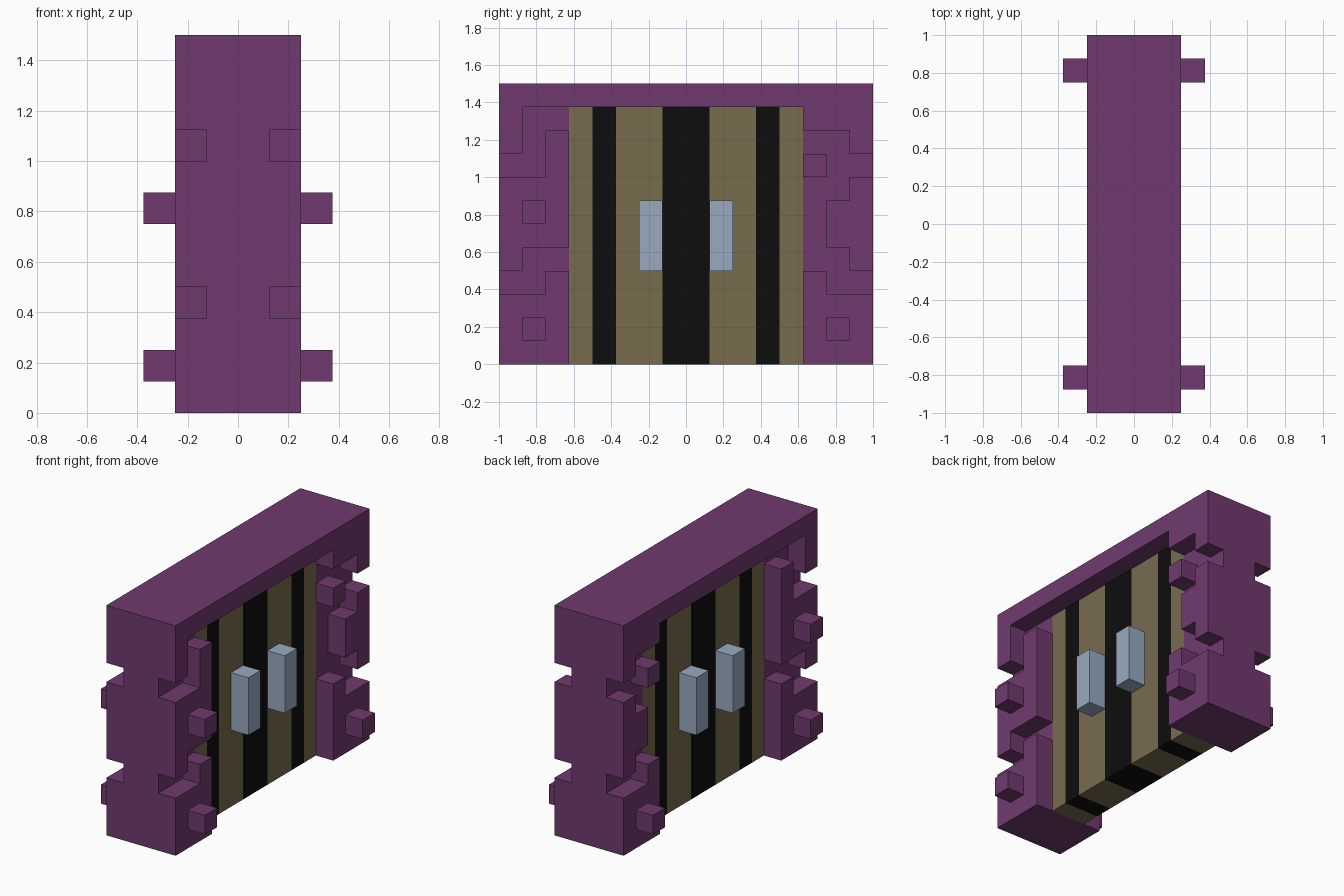
import bpy
import bmesh
from mathutils import Vector

if "Cube" in bpy.data.objects:
    bpy.data.objects.remove(bpy.data.objects["Cube"], do_unlink=True)

U = 0.125  # grid unit shared by every part


def material(name, rgb):
    m = bpy.data.materials.new(name)
    m.use_nodes = True
    m.diffuse_color = (*rgb, 1)
    m.node_tree.nodes["Principled BSDF"].inputs["Base Color"].default_value = (*rgb, 1)
    return m


PURPLE = material("purple", (0.162, 0.042, 0.156))
TAN = material("tan", (0.188, 0.147, 0.076))
BLACK = material("black", (0.004, 0.004, 0.004))
BLUE = material("pale_blue", (0.314, 0.402, 0.527))


def finish(bm, name, mat):
    mesh = bpy.data.meshes.new(name)
    bm.to_mesh(mesh)
    bm.free()
    mesh.materials.append(mat)
    ob = bpy.data.objects.new(name, mesh)
    bpy.context.collection.objects.link(ob)
    return ob


def box(name, x, y, z, mat):
    """Box from (low, high) ranges in grid units."""
    bm = bmesh.new()
    bmesh.ops.create_cube(bm, size=1)
    for v in bm.verts:
        v.co = Vector([U * (r[0] if c < 0 else r[1]) for c, r in zip(v.co, (x, y, z))])
    return finish(bm, name, mat)


# Door frame: an arch of unit blocks with stepped grooves cut one unit deep
# into both broad sides; grooves are (y0, y1, z0, z1)
GROOVES = [
    (-7, -5, 10, 11), (-7, -6, 8, 11), (-8, -7, 8, 9),
    (-8, -7, 3, 4), (-7, -6, 3, 5), (-6, -5, 4, 5),
    (5, 7, 9, 10), (6, 8, 8, 9), (5, 7, 7, 8),
    (5, 6, 5, 7), (5, 7, 4, 5), (6, 8, 3, 4),
]


def solid(x, y, z):
    if not (-2 <= x < 2 and -8 <= y < 8 and 0 <= z < 12):
        return False
    if -5 <= y < 5 and z < 11:
        return False
    grooved = any(a <= y < b and c <= z < d for a, b, c, d in GROOVES)
    return not (grooved and x in (-2, 1))


bm = bmesh.new()
for x in range(-2, 2):
    for y in range(-8, 8):
        for z in range(12):
            if not solid(x, y, z):
                continue
            for axis in range(3):
                for side in (0, 1):
                    n = [x, y, z]
                    n[axis] += 2 * side - 1
                    if solid(*n):
                        continue
                    corners = []
                    for a, b in ((0, 0), (1, 0), (1, 1), (0, 1)):
                        p = [x, y, z]
                        p[axis] += side
                        p[(axis + 1) % 3] += a
                        p[(axis + 2) % 3] += b
                        corners.append(bm.verts.new(Vector(p) * U))
                    bm.faces.new(corners if side else corners[::-1])
bmesh.ops.remove_doubles(bm, verts=bm.verts, dist=0.001)
bmesh.ops.dissolve_limit(bm, angle_limit=0.01, verts=bm.verts, edges=bm.edges)
finish(bm, "door_frame", PURPLE)

# Door: vertical planks and dark bands
EDGES = [-5, -4, -3, -1, 1, 3, 4, 5]
for i, (a, b) in enumerate(zip(EDGES, EDGES[1:])):
    dark = i % 2 == 1
    box(f"door_{'band' if dark else 'plank'}_{i + 1}", (-1, 1), (a, b), (0, 11),
        BLACK if dark else TAN)

# Handles and studs on both broad sides
for side, x_handle, x_stud in (("left", (1, 2), (2, 3)), ("right", (-2, -1), (-3, -2))):
    box(f"{side}_front_handle", x_handle, (-2, -1), (4, 7), BLUE)
    box(f"{side}_back_handle", x_handle, (1, 2), (4, 7), BLUE)
    box(f"{side}_front_upper_stud", x_stud, (-7, -6), (6, 7), PURPLE)
    box(f"{side}_front_lower_stud", x_stud, (-7, -6), (1, 2), PURPLE)
    box(f"{side}_back_lower_stud", x_stud, (6, 7), (1, 2), PURPLE)
